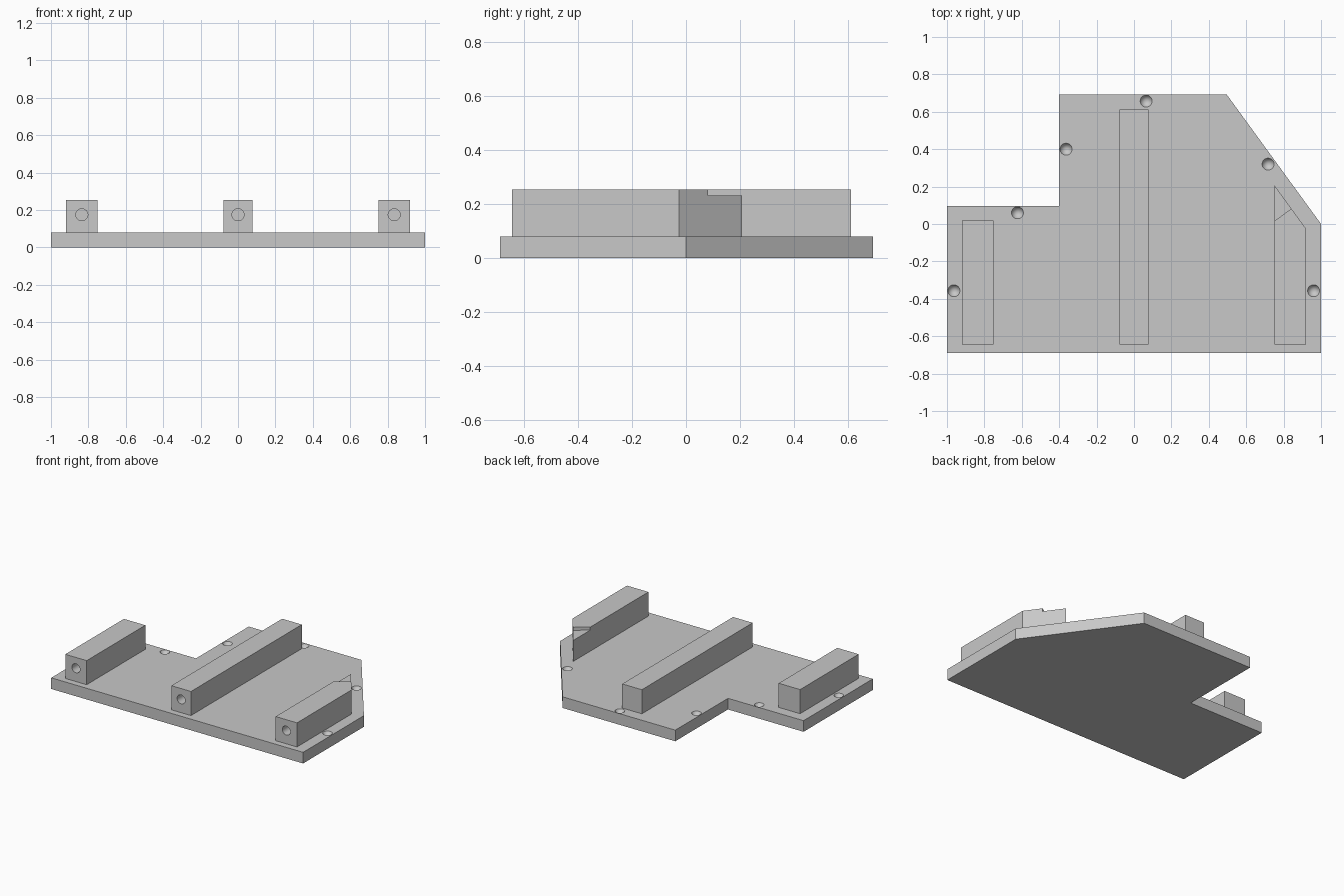
import bpy, bmesh, math
from mathutils import Matrix

cube = bpy.data.objects.get("Cube")
if cube:
    bpy.data.objects.remove(cube, do_unlink=True)

grey = bpy.data.materials.new("plain grey")
grey.use_nodes = True
COLOUR = (0.58, 0.58, 0.58, 1)
grey.diffuse_color = COLOUR
grey.node_tree.nodes["Principled BSDF"].inputs["Base Color"].default_value = COLOUR


def make_object(name, bm):
    bmesh.ops.recalc_face_normals(bm, faces=bm.faces)
    mesh = bpy.data.meshes.new(name)
    bm.to_mesh(mesh)
    bm.free()
    mesh.materials.append(grey)
    obj = bpy.data.objects.new(name, mesh)
    bpy.context.collection.objects.link(obj)
    return obj


def prism(name, outline, z0, z1):
    """Extrude a flat outline from z0 up to z1."""
    bm = bmesh.new()
    face = bm.faces.new([bm.verts.new((x, y, z0)) for x, y in outline])
    top = bmesh.ops.extrude_face_region(bm, geom=[face])["geom"]
    verts = [v for v in top if isinstance(v, bmesh.types.BMVert)]
    bmesh.ops.translate(bm, verts=verts, vec=(0, 0, z1 - z0))
    return make_object(name, bm)


def cut(obj, cutter):
    """Subtract the cutter, then delete it."""
    cutter.hide_render = True
    mod = obj.modifiers.new("cut", "BOOLEAN")
    mod.operation, mod.solver, mod.object = "DIFFERENCE", "EXACT", cutter
    bpy.ops.object.select_all(action="DESELECT")
    obj.select_set(True)
    bpy.context.view_layer.objects.active = obj
    bpy.ops.object.modifier_apply(modifier=mod.name)
    bpy.data.objects.remove(cutter, do_unlink=True)


def smooth(obj):
    bpy.ops.object.select_all(action="DESELECT")
    obj.select_set(True)
    bpy.context.view_layer.objects.active = obj
    bpy.ops.object.shade_smooth_by_angle(angle=math.radians(30))


PLATE_TOP, RAIL_TOP, FRONT = 0.08, 0.253, -0.645
HOLE_RADIUS = 0.032

# Base plate with a stepped corner and a slanted corner
plate = prism("base_plate", [(-1, -0.69), (1, -0.69), (1, 0), (0.495, 0.693),
                             (-0.4, 0.693), (-0.4, 0.095), (-1, 0.095)], 0, PLATE_TOP)

# Conical screw dimples around the plate edge
bm = bmesh.new()
DEPTH, OVER = 0.06, 0.01
for x, y in [(-0.963, -0.357), (0.96, -0.357), (-0.623, 0.06),
             (-0.363, 0.4), (0.065, 0.657), (0.717, 0.32)]:
    bmesh.ops.create_cone(
        bm, cap_ends=True, segments=32, radius1=0,
        radius2=HOLE_RADIUS * (DEPTH + OVER) / DEPTH, depth=DEPTH + OVER,
        matrix=Matrix.Translation((x, y, PLATE_TOP + (OVER - DEPTH) / 2)))
bmesh.ops.remove_doubles(bm, verts=bm.verts, dist=1e-5)
cut(plate, make_object("dimple_cutter", bm))
smooth(plate)

# Three rails; the left one ends in a slanted point
rails = {
    "right_rail": [(-0.92, FRONT), (-0.75, FRONT), (-0.75, 0.02), (-0.92, 0.02)],
    "centre_rail": [(-0.078, FRONT), (0.078, FRONT), (0.078, 0.612), (-0.078, 0.612)],
    "left_rail": [(0.75, FRONT), (0.92, FRONT), (0.92, -0.026), (0.75, 0.208)],
}
for name, outline in rails.items():
    rail = prism(name, outline, PLATE_TOP, RAIL_TOP)
    if name == "left_rail":
        # Shallow step at the pointed tip
        cut(rail, prism("tip_cutter", [(0.75 - 0.07, -0.036), (0.75, 0.015),
                                       (0.91, 0.133), (0.91, 0.4), (0.68, 0.4)],
                        0.231, 0.4))
    # Blind round hole in the front end
    centre_x = (outline[0][0] + outline[1][0]) / 2
    bm = bmesh.new()
    bmesh.ops.create_cone(
        bm, cap_ends=True, segments=32, radius1=HOLE_RADIUS, radius2=HOLE_RADIUS, depth=0.2,
        matrix=Matrix.Translation((centre_x, FRONT, 0.175)) @ Matrix.Rotation(math.pi / 2, 4, "X"))
    cut(rail, make_object("bore_cutter", bm))
    smooth(rail)
